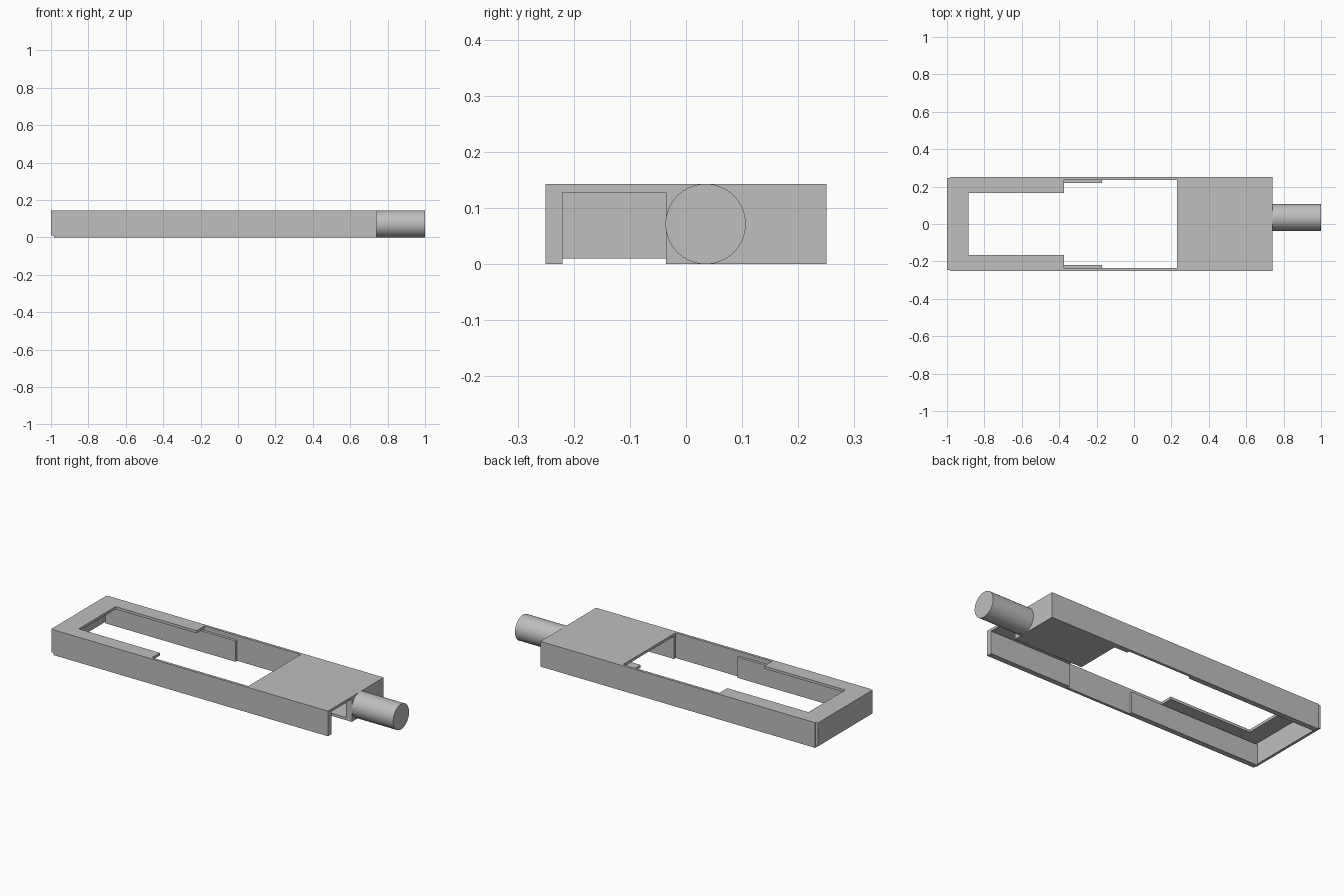
import bpy, bmesh, math
from mathutils import Matrix, Vector

cube = bpy.data.objects.get("Cube")
if cube:
    bpy.data.objects.remove(cube, do_unlink=True)

grey = bpy.data.materials.new("plain grey")
grey.use_nodes = True
COLOUR = (0.52, 0.52, 0.52, 1)
grey.diffuse_color = COLOUR
grey.node_tree.nodes["Principled BSDF"].inputs["Base Color"].default_value = COLOUR

HEIGHT, UNDER = 0.143, 0.128      # top of the deck and its underside
HALF = 0.25                       # half width of the tray


def finish(bm, name):
    bmesh.ops.recalc_face_normals(bm, faces=bm.faces)
    mesh = bpy.data.meshes.new(name)
    bm.to_mesh(mesh)
    bm.free()
    mesh.materials.append(grey)
    obj = bpy.data.objects.new(name, mesh)
    bpy.context.collection.objects.link(obj)
    return obj


def box(name, x, y, z):
    bm = bmesh.new()
    low, high = Vector((x[0], y[0], z[0])), Vector((x[1], y[1], z[1]))
    bmesh.ops.create_cube(bm, size=1, matrix=Matrix.Translation((low + high) / 2)
                          @ Matrix.Diagonal((*(high - low), 1)))
    return finish(bm, name)


def prism(name, outline, z0, z1):
    bm = bmesh.new()
    face = bm.faces.new([bm.verts.new((x, y, z0)) for x, y in outline])
    top = bmesh.ops.extrude_face_region(bm, geom=[face])["geom"]
    moved = [v for v in top if isinstance(v, bmesh.types.BMVert)]
    bmesh.ops.translate(bm, verts=moved, vec=(0, 0, z1 - z0))
    return finish(bm, name)


# Deck: wide plate at one end, C-shaped flange round the window at the other
deck_inner = HALF - 0.015
box("wide_deck", (0.23, 0.74), (-deck_inner, deck_inner), (UNDER, HEIGHT))
prism("window_flange",
      [(-0.985, -deck_inner), (-0.375, -deck_inner), (-0.375, -0.165),
       (-0.885, -0.165), (-0.885, 0.165), (-0.375, 0.165),
       (-0.375, deck_inner), (-0.985, deck_inner)], UNDER, HEIGHT)

# Long walls, thicker under the wide deck, with a liner beside the window
for side, label in ((-1, "right"), (1, "left")):
    def span(a, b):
        return sorted((side * a, side * b))
    prism(label + "_wall",
          [(-0.985, side * HALF), (0.74, side * HALF), (0.74, side * 0.22),
           (0.23, side * 0.22), (0.23, side * deck_inner),
           (-0.985, side * deck_inner)], 0, HEIGHT)
    box(label + "_liner", (-0.985, -0.17), span(0.22, deck_inner), (0, 0.118))

# Slightly narrower end cap
box("end_cap", (-1, -0.985), (-0.245, 0.245), (0.01, HEIGHT))

# End wall beside the notch, with the floor behind it
box("end_wall", (0.705, 0.74), (-0.036, 0.22), (0, UNDER))
box("end_floor", (0.31, 0.705), (-0.036, 0.22), (0, 0.015))

# Round stub
bm = bmesh.new()
bmesh.ops.create_cone(bm, cap_ends=True, segments=64, radius1=0.0715, radius2=0.0715,
                      depth=0.26, matrix=Matrix.Translation((0.87, 0.035, 0.0715))
                      @ Matrix.Rotation(math.pi / 2, 4, "Y"))
stub = finish(bm, "round_stub")
bpy.ops.object.select_all(action="DESELECT")
stub.select_set(True)
bpy.context.view_layer.objects.active = stub
bpy.ops.object.shade_smooth_by_angle(angle=math.radians(35))
